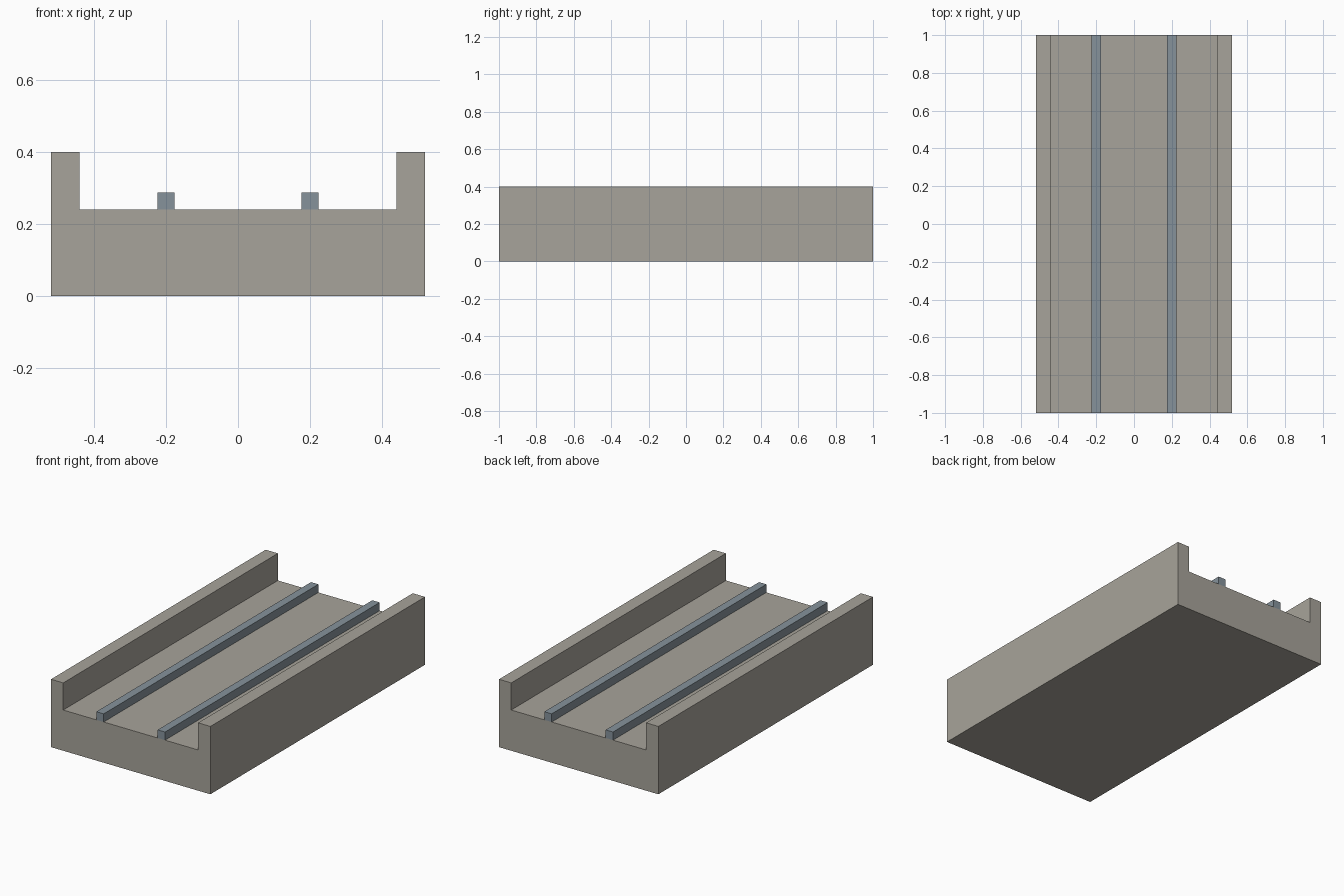
import bpy, bmesh

if "Cube" in bpy.data.objects:
    bpy.data.objects.remove(bpy.data.objects["Cube"])


def material(name, rgb):
    m = bpy.data.materials.new(name)
    m.diffuse_color = (*rgb, 1.0)
    m.use_nodes = True
    m.node_tree.nodes["Principled BSDF"].inputs["Base Color"].default_value = m.diffuse_color
    return m


def extrude_profile(name, profile, mat, y0=-1.0, y1=1.0):
    """Extrude an x-z outline along y."""
    bm = bmesh.new()
    face = bm.faces.new([bm.verts.new((x, y0, z)) for x, z in profile])
    out = bmesh.ops.extrude_face_region(bm, geom=[face])
    verts = [v for v in out["geom"] if isinstance(v, bmesh.types.BMVert)]
    bmesh.ops.translate(bm, verts=verts, vec=(0, y1 - y0, 0))
    bmesh.ops.recalc_face_normals(bm, faces=bm.faces)
    mesh = bpy.data.meshes.new(name)
    bm.to_mesh(mesh)
    bm.free()
    mesh.materials.append(mat)
    obj = bpy.data.objects.new(name, mesh)
    bpy.context.collection.objects.link(obj)
    return obj


concrete = material("warm grey concrete", (0.39, 0.37, 0.325))
steel = material("blue grey steel", (0.24, 0.29, 0.33))

HALF, INNER, DECK, TOP = 0.52, 0.44, 0.24, 0.40

# Trough-shaped deck with a parapet on each side
right = [(HALF, 0), (HALF, TOP), (INNER, TOP), (INNER, DECK)]
left = [(-x, z) for x, z in reversed(right)]
extrude_profile("bridge_deck", right + left, concrete)

# Pair of rails
for side, cx in (("left", -0.2), ("right", 0.2)):
    a, b = cx - 0.024, cx + 0.024
    extrude_profile(side + "_rail",
                    [(a, DECK), (b, DECK), (b, 0.288), (a, 0.288)], steel)
